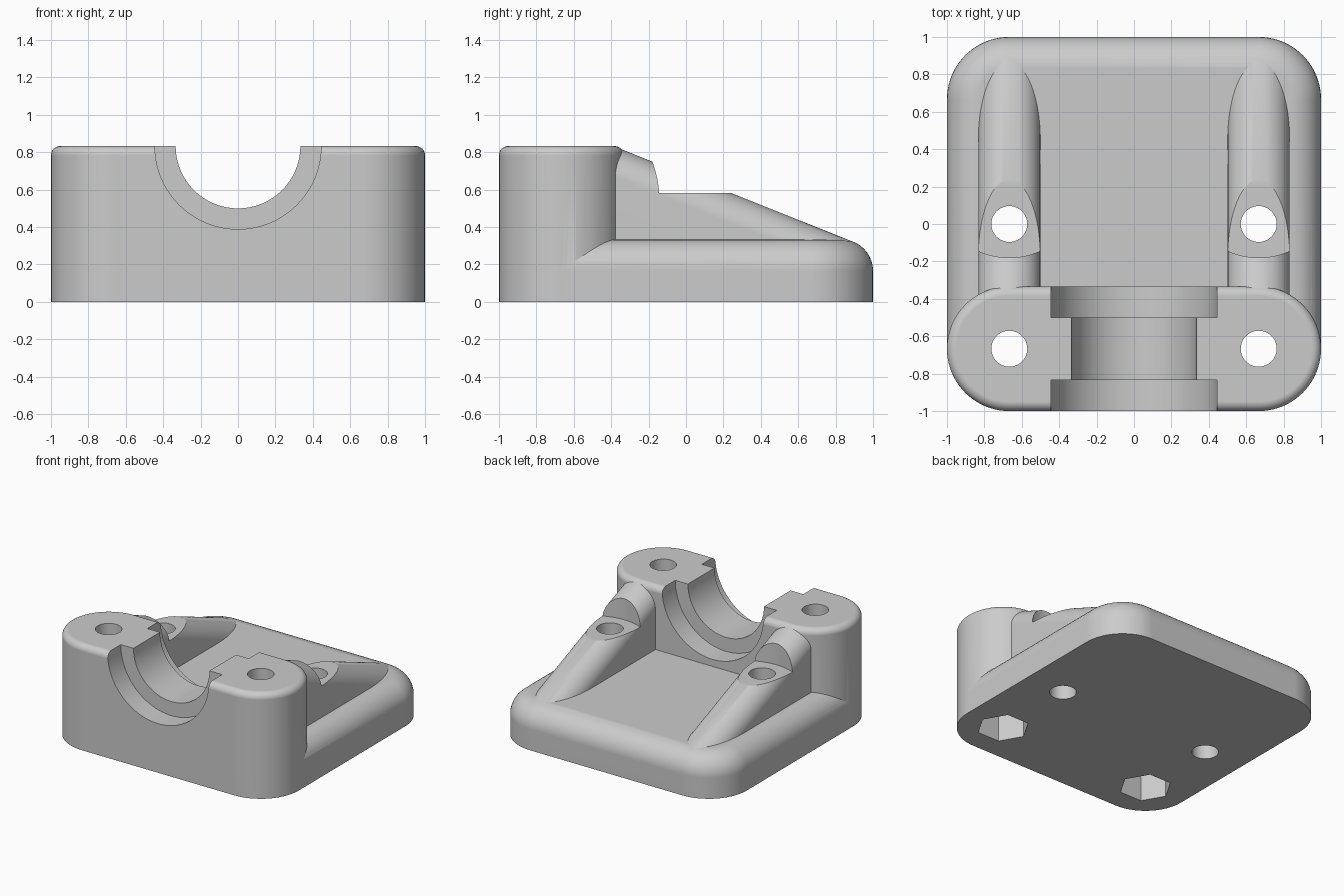
import bpy, bmesh
from math import sin, cos, pi, radians

cube = bpy.data.objects.get("Cube")
if cube:
    bpy.data.objects.remove(cube, do_unlink=True)

grey = bpy.data.materials.new("plain grey")
grey.use_nodes = True
colour = (0.6, 0.6, 0.6, 1)
grey.diffuse_color = colour
grey.node_tree.nodes["Principled BSDF"].inputs["Base Color"].default_value = colour

THIRD, SIXTH, TOP = 1 / 3, 1 / 6, 5 / 6
POST_X = 2 * THIRD


def arc(cx, cy, r, start, end, steps=20):
    angles = [radians(start + (end - start) * i / steps) for i in range(steps + 1)]
    return [(cx + r * cos(a), cy + r * sin(a)) for a in angles]


def loft(name, rings):
    """Skin a stack of matching rings and cap both ends."""
    bm = bmesh.new()
    loops = [[bm.verts.new(p) for p in ring] for ring in rings]
    n = len(loops[0])
    for a, b in zip(loops, loops[1:]):
        for i in range(n):
            j = (i + 1) % n
            bm.faces.new((a[i], a[j], b[j], b[i]))
    bm.faces.new(loops[0])
    bm.faces.new(loops[-1])
    bmesh.ops.recalc_face_normals(bm, faces=bm.faces)
    mesh = bpy.data.meshes.new(name)
    bm.to_mesh(mesh)
    bm.free()
    mesh.materials.append(grey)
    ob = bpy.data.objects.new(name, mesh)
    bpy.context.collection.objects.link(ob)
    return ob


def rounded_slab(name, outline, height, fillet, steps=10):
    """Extrude outline(inset) upward with a rounded top edge."""
    rings = [[(x, y, 0) for x, y in outline(0)]]
    for i in range(steps + 1):
        t = pi / 2 * i / steps
        z = height - fillet + fillet * sin(t)
        rings.append([(x, y, z) for x, y in outline(fillet * (1 - cos(t)))])
    return loft(name, rings)


def cylinder_z(name, x, y, r, z0, z1, sides=64):
    ring = arc(x, y, r, 0, 360, sides)[:-1]
    return loft(name, [[(px, py, z) for px, py in ring] for z in (z0, z1)])


def cylinder_y(name, r, y0, y1):
    ring = arc(0, TOP, r, 0, 360, 96)[:-1]
    return loft(name, [[(px, y, pz) for px, pz in ring] for y in (y0, y1)])


def combine(target, other, operation):
    mod = target.modifiers.new(operation, "BOOLEAN")
    mod.operation, mod.solver, mod.object = operation, "EXACT", other
    bpy.context.view_layer.objects.active = target
    bpy.ops.object.modifier_apply(modifier=mod.name)
    bpy.data.objects.remove(other, do_unlink=True)


# Base plate: rounded rear corners and rounded upper rim
def base_outline(d):
    r = THIRD - d
    return ([(1 - d, -0.66)] + arc(POST_X, POST_X, r, 0, 90)
            + arc(-POST_X, POST_X, r, 90, 180) + [(d - 1, -0.66)])


# Bearing block: stadium footprint across the front
def block_outline(d):
    r = THIRD - d
    return (arc(POST_X, -POST_X, r, -90, 90, 40)
            + arc(-POST_X, -POST_X, r, 90, 270, 40))


body = rounded_slab("bearing_bracket", base_outline, THIRD, SIXTH)
block = rounded_slab("bearing_block", block_outline, TOP, 0.05)


# Sloping ribs with arched tops, stepped down around the rear screw holes
def rib_section(cx, y, top):
    r = 0.166
    arch = arc(cx, top - r, r, 0, 180, 32)
    return [(x, y, z) for x, z in [(cx + r, 0.1)] + arch + [(cx - r, 0.1)]]


for side in (-1, 1):
    x = side * POST_X
    rib = loft("rib", [rib_section(x, y, top) for y, top in
                       ((-0.5, 0.828), (-0.383, 0.831), (0.895, 0.321))])
    combine(rib, cylinder_z("screw_seat", x, 0.22, 0.4, 0.583, 1.2, 96), "DIFFERENCE")
    combine(body, rib, "UNION")
combine(body, block, "UNION")

# Half-round bore with a wider recess at each end
combine(body, cylinder_y("bore", THIRD, -1.2, -0.2), "DIFFERENCE")
for y0, y1 in ((-1.2, -TOP), (-0.5, -0.2)):
    combine(body, cylinder_y("recess", 4 / 9, y0, y1), "DIFFERENCE")

# Screw holes, with hexagonal nut pockets beneath the front pair
for side in (-1, 1):
    x = side * POST_X
    for y in (0, -POST_X):
        combine(body, cylinder_z("screw_hole", x, y, 0.096, -0.2, 1.2, 48), "DIFFERENCE")
    combine(body, cylinder_z("nut_pocket", x, -POST_X, 0.19, -0.2, 0.25, 6), "DIFFERENCE")

# Smooth curves, crisp edges
bpy.ops.object.select_all(action="DESELECT")
body.select_set(True)
bpy.context.view_layer.objects.active = body
bpy.ops.object.shade_smooth_by_angle(angle=radians(25))
weighted = body.modifiers.new("weighted_normals", "WEIGHTED_NORMAL")
weighted.keep_sharp = True
